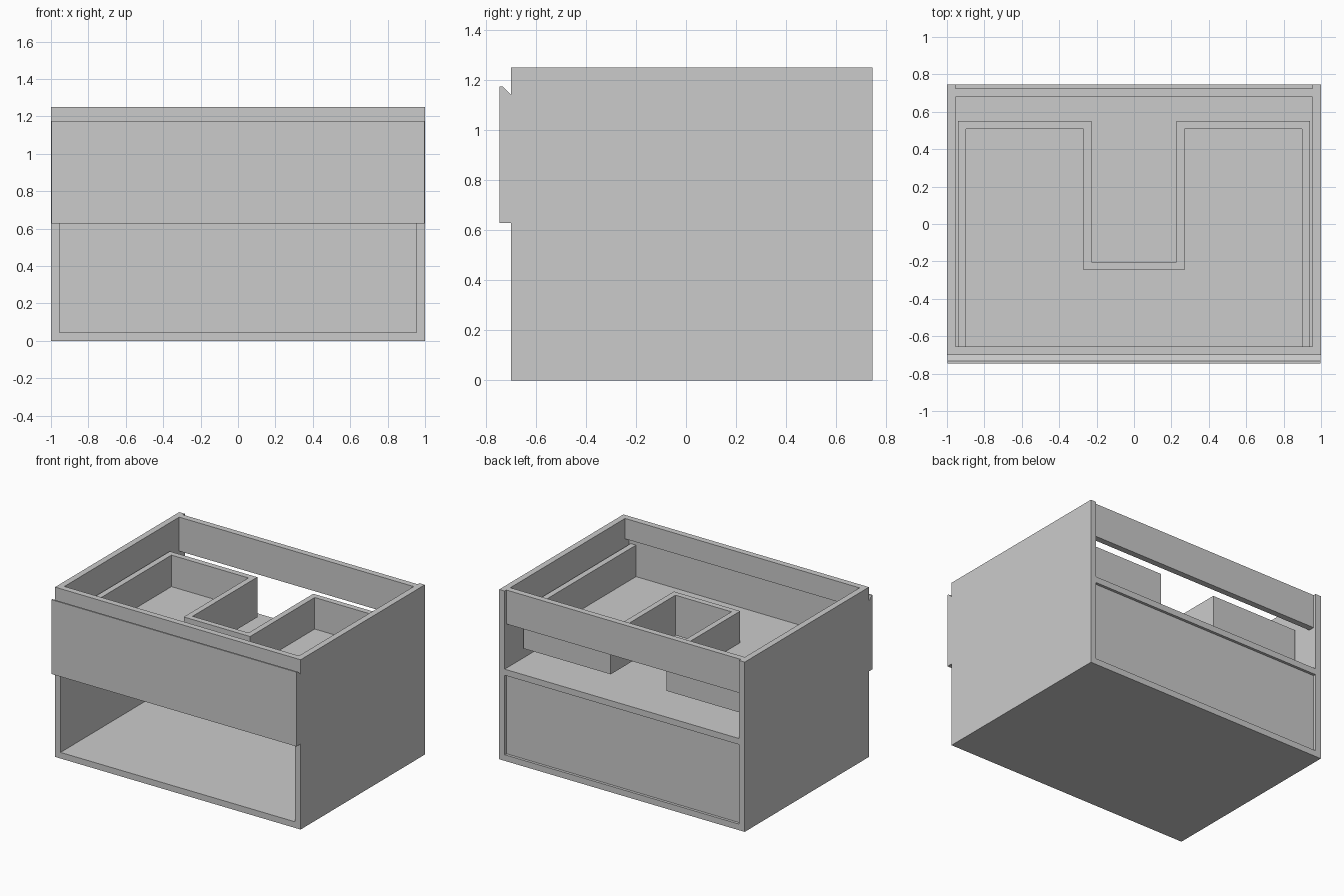
import bpy, bmesh

if "Cube" in bpy.data.objects:
    bpy.data.objects.remove(bpy.data.objects["Cube"])

T = 0.045            # board thickness
IN = 0.955           # inner face of the cabinet sides
FRONT, BACK = -0.70, 0.745


def prism(name, profile, axis, lo, hi):
    """Extrude a closed 2D profile along x ('X': points are y,z) or z ('Z': points are x,y)."""
    bm = bmesh.new()
    place = (lambda p: (lo, p[0], p[1])) if axis == 'X' else (lambda p: (p[0], p[1], lo))
    face = bm.faces.new([bm.verts.new(place(p)) for p in profile])
    out = bmesh.ops.extrude_face_region(bm, geom=[face])
    verts = [v for v in out['geom'] if isinstance(v, bmesh.types.BMVert)]
    step = (hi - lo, 0, 0) if axis == 'X' else (0, 0, hi - lo)
    bmesh.ops.translate(bm, verts=verts, vec=step)
    bmesh.ops.recalc_face_normals(bm, faces=bm.faces)
    mesh = bpy.data.meshes.new(name)
    bm.to_mesh(mesh)
    bm.free()
    obj = bpy.data.objects.new(name, mesh)
    bpy.context.collection.objects.link(obj)
    return obj


def board(name, x, y, z):
    """Rectangular board given as (min, max) per axis."""
    pts = [(x[0], y[0]), (x[1], y[0]), (x[1], y[1]), (x[0], y[1])]
    return prism(name, pts, 'Z', *z)


def board_pair(name, x, y, z):
    """A board on the right and its mirror on the left."""
    board(name + "_right", x, y, z)
    board(name + "_left", (-x[1], -x[0]), y, z)


# Cabinet carcass
span = (-IN, IN)
board_pair("cabinet_side", (IN, 1.0), (FRONT, BACK), (0, 1.25))
board("cabinet_bottom", span, (FRONT, BACK), (0, T))
board("middle_shelf", span, (FRONT, BACK), (0.63, 0.63 + T))
board("lower_back_panel", span, (0.68, 0.725), (T, 0.63))
board("top_back_rail", span, (0.68, 0.725), (1.0, 1.25))
board("top_front_rail", span, (FRONT, FRONT + T), (1.10, 1.25))

# Drawer front with a chamfered finger grip along its back top edge
prism("drawer_front",
      [(-0.745, 0.628), (FRONT, 0.628), (FRONT, 1.143), (-0.733, 1.175), (-0.745, 1.175)],
      'X', -0.998, 0.998)

# Drawer box, U-shaped around the plumbing cut-out
Z = (0.757, 1.052)
board_pair("drawer_side", (0.897, 0.94), (FRONT, 0.55), Z)
board_pair("drawer_back", (0.228, 0.897), (0.507, 0.55), Z)
board_pair("cutout_side", (0.228, 0.27), (-0.245, 0.507), Z)
board("cutout_front", (-0.228, 0.228), (-0.245, -0.203), Z)

# Drawer floor
floor = [(-0.897, FRONT), (0.897, FRONT), (0.897, 0.507), (0.27, 0.507),
         (0.27, -0.245), (-0.27, -0.245), (-0.27, 0.507), (-0.897, 0.507)]
prism("drawer_floor", floor, 'Z', 0.775, 0.82)
